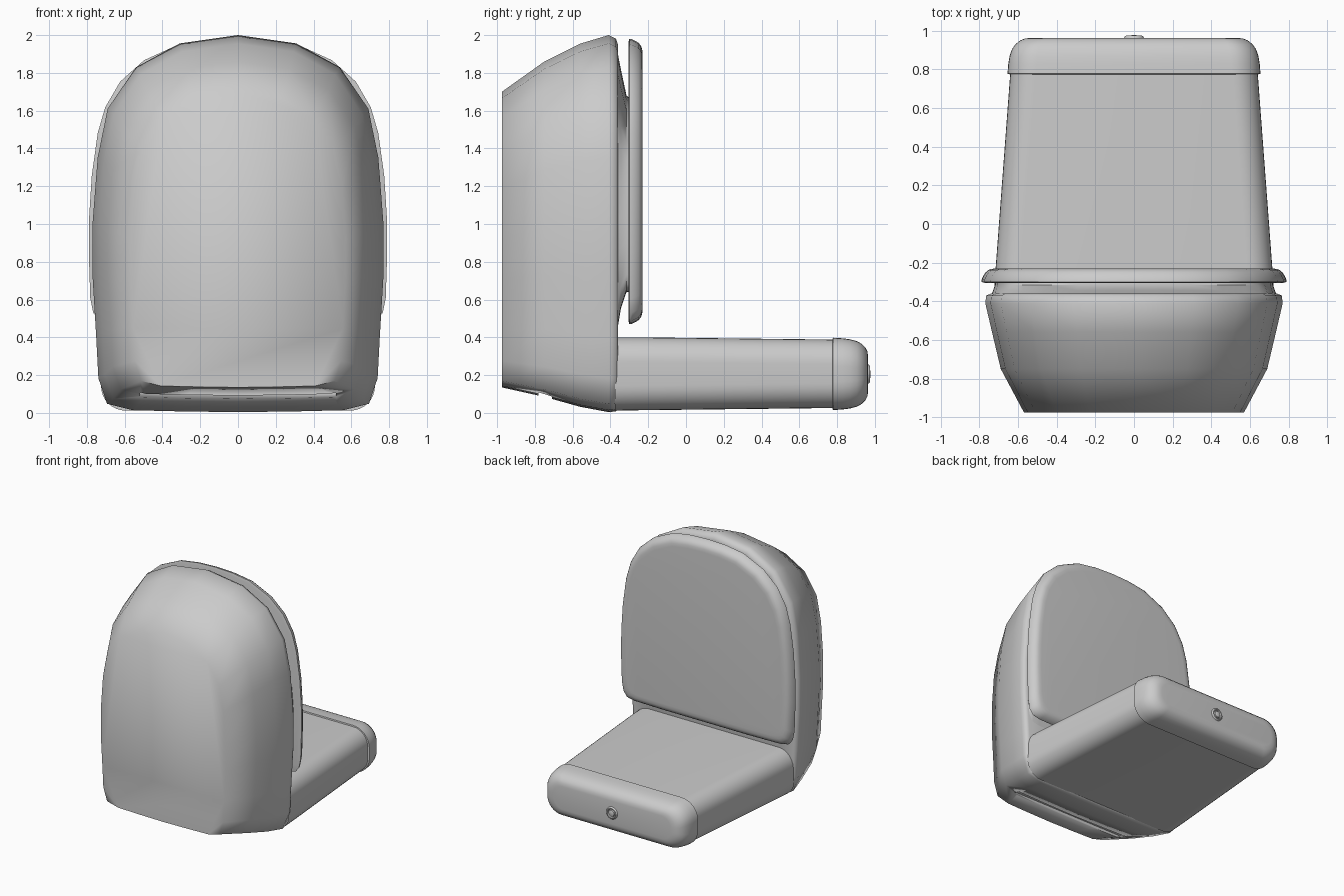
import bpy, bmesh, math

if "Cube" in bpy.data.objects:
    bpy.data.objects.remove(bpy.data.objects["Cube"])

# The toilet lies on its back: its upward axis is +y and its front is +z.
# Half outlines: (x as a share of half width, z as a share of height), from back centre to front centre
BOWL = [(0, 0), (.40, .002), (.72, .005), (.90, .022), (.96, .09), (.975, .2), (1, .36), (1, .5),
        (.965, .675), (.896, .805), (.70, .915), (.40, .978), (0, 1)]
LID = [(0, 0), (.5, 0), (.85, .003), (.93, .012), (.97, .04), (.99, .09), (1, .25), (.997, .38),
       (.98, .52), (.94, .67), (.89, .76), (.79, .85), (.63, .925), (.4, .98), (.2, .996), (0, 1)]


def outline(half, w, z0, z1):
    pts = half + [(-x, z) for x, z in half[-2:0:-1]]
    return [(x * w, z0 + z * (z1 - z0)) for x, z in pts]


def rounded(w, z0, z1, r, n=8):
    pts = []
    for i, (cx, cz) in enumerate([(w - r, z1 - r), (r - w, z1 - r), (r - w, z0 + r), (w - r, z0 + r)]):
        for k in range(n + 1):
            a = math.pi / 2 * (i + k / n)
            pts.append((cx + r * math.cos(a), cz + r * math.sin(a)))
    return pts


def loft(name, rings, angle=40):
    """Skin a list of (y, outline) and close both ends."""
    bm = bmesh.new()
    loops = [[bm.verts.new((x, y, z)) for x, z in pts] for y, pts in rings]
    for a, b in zip(loops, loops[1:]):
        for i in range(len(a)):
            j = (i + 1) % len(a)
            bm.faces.new((a[i], a[j], b[j], b[i]))
    bm.faces.new(loops[0])
    bm.faces.new(loops[-1])
    bmesh.ops.recalc_face_normals(bm, faces=bm.faces)
    me = bpy.data.meshes.new(name)
    bm.to_mesh(me)
    bm.free()
    ob = bpy.data.objects.new(name, me)
    bpy.context.collection.objects.link(ob)
    bpy.ops.object.select_all(action='DESELECT')
    ob.select_set(True)
    bpy.context.view_layer.objects.active = ob
    bpy.ops.object.shade_smooth_by_angle(angle=math.radians(angle))
    return ob


# Bowl and pedestal, floor face at y = -0.97
bowl = loft("bowl", [(y, outline(BOWL, w, a, b)) for y, w, a, b in [
    (-.975, .57, .135, 1.70), (-.75, .69, .085, 1.86), (-.56, .735, .032, 1.955),
    (-.41, .77, .004, 2.0), (-.37, .765, .008, 1.98), (-.36, .74, .03, 1.95)]], 70)

# Slot in the back of the pedestal
slot = loft("slot_cutter", [(y, rounded(.52, -.1, .12, .02, 2)) for y in (-.78, -.71)])
slot.hide_render = True
slot.hide_set(True)
cut = bowl.modifiers.new("slot", 'BOOLEAN')
cut.operation = 'DIFFERENCE'
cut.object = slot

# Seat between bowl and lid
loft("seat", [(y, outline(LID, w, a, b)) for y, w, a, b in [
    (-.37, .74, .40, 1.95), (-.345, .73, .55, 1.82), (-.315, .72, .64, 1.68), (-.29, .72, .64, 1.66)]])

# Seat lid with rounded edge
loft("seat_lid", [(y, outline(LID, .79 - d, .47 + d, 1.98 - d)) for y, d in [
    (-.305, .02), (-.30, 0), (-.285, .002), (-.265, .012), (-.25, .022), (-.238, .037),
    (-.232, .055), (-.23, .08)]])

# Tank body
loft("tank", [(-.375, rounded(.725, .012, .40, .13)), (-.25, rounded(.718, .014, .40, .13)),
              (.79, rounded(.64, .026, .388, .13))])

# Tank lid
loft("tank_lid", [(y, rounded(.655 - d, .015 + d * .8, .398 - d * .8, .15 - d * .5)) for y, d in [
    (.775, .012), (.778, 0), (.83, .004), (.87, .011), (.905, .023), (.93, .04),
    (.95, .065), (.96, .09), (.964, .12)]], 50)

# Flush button with a raised ring
loft("flush_button", [(y, rounded(r, .205 - r, .205 + r, r * .999)) for y, r in [
    (.955, .052), (.968, .05), (.975, .042), (.975, .036), (.966, .032), (.966, .028),
    (.974, .024), (.978, .012)]])
